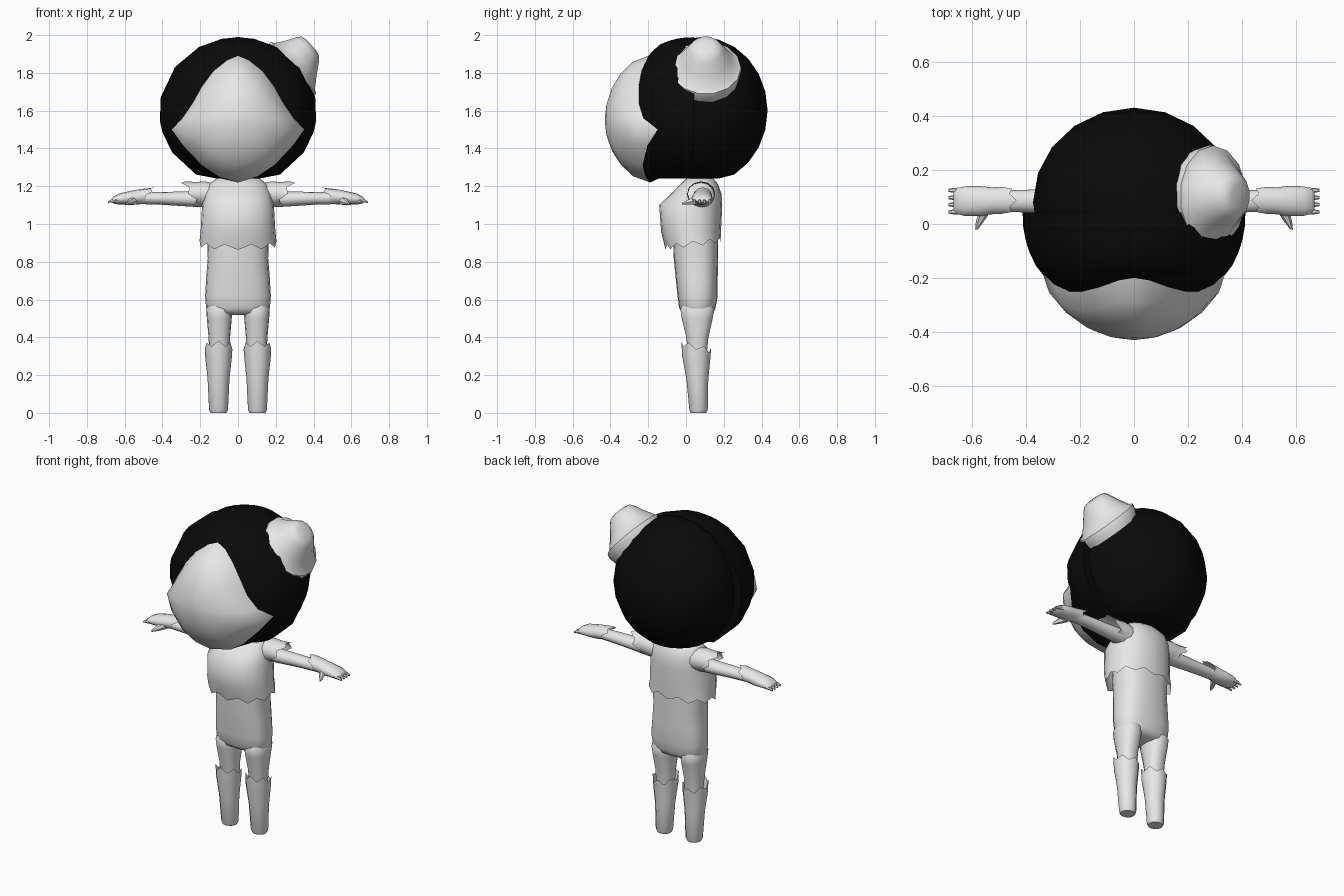
import bpy, bmesh
from math import sin, cos, pi, sqrt, atan2, radians, copysign
from mathutils import Vector

if "Cube" in bpy.data.objects:
    bpy.data.objects.remove(bpy.data.objects["Cube"])


def material(name, value):
    m = bpy.data.materials.new(name)
    m.use_nodes = True
    color = (value, value, value, 1)
    m.diffuse_color = color
    m.node_tree.nodes["Principled BSDF"].inputs["Base Color"].default_value = color
    return m


PALE = material("pale grey", 0.8)
BLACK = material("hair black", 0.003)


def finish(name, bm, mat, angle=50):
    bmesh.ops.recalc_face_normals(bm, faces=bm.faces)
    mesh = bpy.data.meshes.new(name)
    bm.to_mesh(mesh)
    bm.free()
    mesh.materials.append(mat)
    obj = bpy.data.objects.new(name, mesh)
    bpy.context.collection.objects.link(obj)
    bpy.ops.object.select_all(action="DESELECT")
    obj.select_set(True)
    bpy.context.view_layer.objects.active = obj
    bpy.ops.object.shade_smooth_by_angle(angle=radians(angle))


def skin(name, rings, mat, caps=(True, True), angle=50):
    """Bridge a list of equally long closed rings of points."""
    bm = bmesh.new()
    rows = [[bm.verts.new(p) for p in ring] for ring in rings]
    n = len(rows[0])
    for a, b in zip(rows, rows[1:]):
        for i in range(n):
            j = (i + 1) % n
            bm.faces.new((a[i], a[j], b[j], b[i]))
    for row, wanted in zip((rows[0], rows[-1]), caps):
        if wanted:
            bm.faces.new(row)
    finish(name, bm, mat, angle)


def boxy(value, power):
    return copysign(abs(value) ** power, value)


def upright(name, sections, x=0, sides=14, zig=0, end=0, slant=0, caps=(True, True), power=1):
    """Sections are (z, half width, front y, back y); one end may be jagged."""
    rings = []
    for k, (z, rx, front, back) in enumerate(sections):
        jagged = zig and k == end % len(sections)
        ring = []
        for i in range(sides):
            a = 2 * pi * i / sides
            lift = zig * (-1) ** i - slant * sin(a) if jagged else 0
            ring.append((x + rx * boxy(cos(a), power),
                         (front + back) / 2 + (back - front) / 2 * boxy(sin(a), power), z + lift))
        rings.append(ring)
    skin(name, rings, PALE, caps)


def sideways(name, sections, s, sides=12, zig=0, end=0, slant=0, caps=(True, True)):
    """Sections are (x, y, z, half depth, half height), mirrored by s."""
    rings = []
    for k, (x, y, z, ry, rz) in enumerate(sections):
        jagged = zig and k == end % len(sections)
        ring = []
        for i in range(sides):
            a = 2 * pi * i / sides
            shift = zig * (-1) ** i + slant * sin(a) if jagged else 0
            ring.append((s * (x + shift), y + ry * cos(a), z + rz * sin(a)))
        rings.append(ring)
    skin(name, rings, PALE, caps)


# Edge between face and hair, from forehead peak to chin, then mirrored
half = [(0, -.20, 1.89), (.06, -.21, 1.865), (.13, -.235, 1.81), (.19, -.25, 1.73),
        (.24, -.25, 1.64), (.295, -.225, 1.56), (.35, -.15, 1.50), (.29, -.205, 1.415),
        (.19, -.23, 1.31), (.10, -.215, 1.25), (0, -.19, 1.22)]
rim = [Vector(p) for p in half]
rim += [Vector((-p.x, p.y, p.z)) for p in reversed(rim[1:-1])]

# Bulging face
nose = Vector((0, -.43, 1.55))
rings = []
for t in (.03, .25, .5, .72, .9, 1):
    bend = .25 * t * t + .75 * (1 - sqrt(1 - t * t))
    rings.append([(nose.x + (p.x - nose.x) * t, nose.y + (p.y - nose.y) * bend,
                   nose.z + (p.z - nose.z) * t) for p in rim])
skin("face", rings, PALE, (True, False), 70)

# Front hair shell swept back from the face edge, then stepped inward
centre = Vector((0, .03, 1.595))
radii = Vector((.417, .39, .394))
steps = 6
rings = []
for k in range(steps + 1):
    u = k / steps
    ring = []
    for p in rim:
        d = p - centre
        start = atan2(sqrt(d.x ** 2 + d.z ** 2), -d.y)
        around = atan2(d.x, d.z)
        theta = start + (pi * .51 - start) * u
        out = Vector((sin(theta) * sin(around), -cos(theta), sin(theta) * cos(around)))
        size = 1 / sqrt(sum((out[i] / radii[i]) ** 2 for i in range(3)))
        mix = min(1, u * 3)
        q = centre + out * (d.length * (1 - mix) + size * mix)
        if k:
            q.z = max(q.z, 1.24)
        ring.append(q)
    rings.append(ring)
rings.append([Vector((q.x * .85, q.y, 1.6 + (q.z - 1.6) * .85)) for q in rings[-1]])
skin("front_hair", rings, BLACK, (False, False), 60)

# Round back hair
bm = bmesh.new()
bmesh.ops.create_uvsphere(bm, u_segments=20, v_segments=12, radius=1)
for v in bm.verts:
    v.co = Vector((v.co.x * .375, .08 + v.co.y * .352, max(1.24, 1.6 + v.co.z * .39)))
finish("back_hair", bm, BLACK, 60)

# Tilted hat resting on the hair, with a short brim band
axis = Vector((.75, 0, .66)).normalized()
across = Vector((0, 1, 0))
up = axis.cross(across)
base = Vector((.28, .105, 1.81))
profile = [(.175, -.045), (.188, 0), (.186, .022), (.168, .03), (.127, .085),
           (.092, .14), (.072, .163), (.04, .172)]
skin("hat", [[base + axis * h + up * h * .18
              + (across * cos(2 * pi * i / 14) + up * sin(2 * pi * i / 14)) * r
              for i in range(14)] for r, h in profile], PALE, angle=40)

# Neck, jacket and trousers
upright("neck", [(1.18, .07, .01, .13), (1.30, .07, .01, .13)])
upright("jacket", [(.895, .204, -.108, .183), (.96, .198, -.132, .185), (1.10, .19, -.142, .192),
                   (1.16, .176, -.08, .188), (1.21, .155, -.03, .17), (1.24, .115, .0, .145)],
        sides=20, zig=.014, slant=-.018, caps=(False, True), power=.9)
upright("trousers", [(.518, .09, .01, .11), (.53, .155, -.022, .145), (.555, .169, -.036, .156),
                     (.62, .174, -.045, .168), (.72, .168, -.055, .168), (.82, .16, -.065, .17),
                     (.96, .165, -.07, .17)], sides=20, power=.78)

for s, side in ((1, "left"), (-1, "right")):
    # Leg and jagged boot
    upright(side + "_leg", [(.30, .052, .015, .11), (.40, .057, .0, .12), (.50, .066, -.024, .143),
                            (.55, .069, -.032, .152), (.60, .045, .0, .12)], x=s * .099, power=.85)
    upright(side + "_boot", [(0, .043, .025, .108), (.015, .05, .018, .115), (.18, .058, .002, .118),
                             (.30, .071, -.02, .13), (.35, .073, -.025, .133)],
            x=s * .103, sides=12, zig=-.014, end=-1, slant=.018, caps=(True, False))
    # Arm and ragged sleeve
    sideways(side + "_arm", [(.12, .085, 1.13, .055, .045), (.25, .085, 1.132, .046, .04),
                             (.40, .085, 1.136, .042, .034), (.54, .085, 1.136, .038, .03)], s)
    sideways(side + "_sleeve", [(.12, .08, 1.15, .07, .065), (.18, .08, 1.158, .075, .068),
                                (.22, .08, 1.16, .07, .062), (.25, .08, 1.162, .074, .064)],
             s, zig=.016, end=-1, slant=.042, caps=(True, False))
    # Glove with flared cuff
    sideways(side + "_glove", [(.48, .088, 1.15, .05, .044), (.53, .086, 1.143, .05, .04),
                               (.57, .085, 1.138, .056, .037), (.63, .085, 1.132, .055, .029),
                               (.66, .085, 1.127, .046, .018), (.67, .085, 1.125, .035, .008)],
             s, zig=.011, end=0, slant=-.033, caps=(False, True))
    # Fingers and thumb
    for n, y in enumerate((.045, .072, .098, .125)):
        sideways(f"{side}_finger_{n + 1}", [(.63, y, 1.126, .011, .011), (.67, y, 1.122, .009, .009),
                                            (.688, y, 1.116, .006, .006)], s, sides=6)
    thumb = [((.55, .055, 1.125), .024), ((.572, .01, 1.115), .015), ((.585, -.02, 1.108), .005)]
    skin(side + "_thumb", [[(s * (x + r * cos(i * pi / 3)), y, z + r * sin(i * pi / 3))
                            for i in range(6)] for (x, y, z), r in thumb], PALE)
